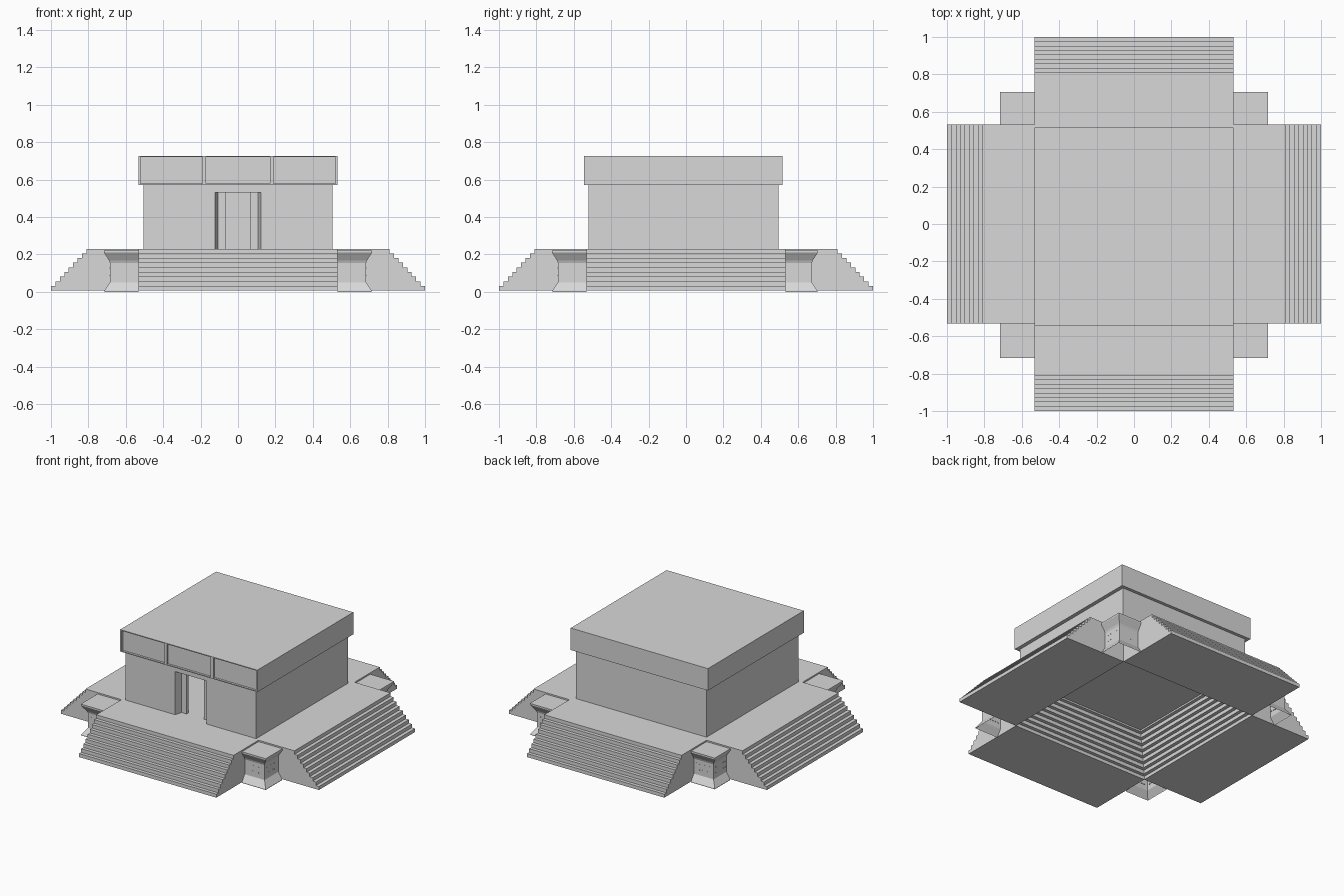
import bpy, bmesh
from mathutils import Vector

cube = bpy.data.objects.get("Cube")
if cube:
    bpy.data.objects.remove(cube, do_unlink=True)

stone = bpy.data.materials.new("grey_stone")
stone.use_nodes = True
GREY = (0.69, 0.69, 0.69, 1)
stone.diffuse_color = GREY
stone.node_tree.nodes["Principled BSDF"].inputs["Base Color"].default_value = GREY


def finish(name, bm):
    mesh = bpy.data.meshes.new(name)
    bm.to_mesh(mesh)
    bm.free()
    mesh.materials.append(stone)
    obj = bpy.data.objects.new(name, mesh)
    bpy.context.collection.objects.link(obj)
    return obj


def add_box(bm, x0, x1, y0, y1, z0, z1):
    x0, x1 = sorted((x0, x1))
    y0, y1 = sorted((y0, y1))
    for v in bmesh.ops.create_cube(bm, size=1)["verts"]:
        v.co = Vector((x1 if v.co.x > 0 else x0,
                       y1 if v.co.y > 0 else y0,
                       z1 if v.co.z > 0 else z0))


def box(name, *bounds):
    bm = bmesh.new()
    add_box(bm, *bounds)
    return finish(name, bm)


def prism(name, points, offset):
    """Extrude a closed 3D outline along an offset."""
    bm = bmesh.new()
    face = bm.faces.new([bm.verts.new(p) for p in points])
    new = bmesh.ops.extrude_face_region(bm, geom=[face], use_keep_orig=True)["geom"]
    for v in new:
        if isinstance(v, bmesh.types.BMVert):
            v.co += Vector(offset)
    bmesh.ops.recalc_face_normals(bm, faces=bm.faces)
    return finish(name, bm)


def loft(name, rings, sides, flip):
    """Skin chosen sides of stacked four-cornered rings and cap the last one."""
    bm = bmesh.new()
    loops = [[bm.verts.new(p) for p in ring] for ring in rings]
    for low, high in zip(loops, loops[1:]):
        for i in sides:
            j = (i + 1) % 4
            bm.faces.new((low[i], low[j], high[j], high[i]))
    bm.faces.new(loops[-1])
    if flip:
        bmesh.ops.reverse_faces(bm, faces=bm.faces)
    return finish(name, bm)


HALF, DECK, FOOT, STEPS = 0.532, 0.23, 0.006, 9
RISE, TREAD = (DECK - FOOT) / STEPS, 0.19 / (STEPS - 1)

# Deck over a stepped hollow underside
box("platform_deck", -HALF, HALF, -HALF, HALF, DECK - 0.015, DECK)
rings = []
for i in range(STEPS):
    h = HALF - i * TREAD
    low, high = FOOT + i * RISE, FOOT + (i + 1) * RISE - 0.002
    if i:
        low -= 0.002
    for z in (low, high):
        rings.append([(h, h, z), (-h, h, z), (-h, -h, z), (h, -h, z)])
loft("platform_underside", rings, range(4), True)

# Four stair flights around the core
outline = [(HALF, FOOT)]
for i in range(STEPS):
    run = 1.0 - i * TREAD
    outline += [(run, FOOT + i * RISE), (run, FOOT + (i + 1) * RISE)]
outline.append((HALF, DECK))
for side, quarter in (("left", 0), ("back", 1), ("right", 2), ("front", 3)):
    flight = prism(side + "_stairs", [(r, -HALF, z) for r, z in outline], (0, 2 * HALF, 0))
    flight.rotation_euler.z = quarter * 1.5707963

# Corner pedestals: splayed foot, plain shaft, flared cap, open below
PROFILE = [(0.715, 0), (0.715, 0.006), (0.685, 0.05), (0.685, 0.155),
           (0.69, 0.168), (0.717, 0.21), (0.717, 0.22)]
SHAFT = 0.685
for sx, xname in ((1, "left"), (-1, "right")):
    for sy, yname in ((1, "back"), (-1, "front")):
        trim = 0.012 if sy > 0 else 0
        rings = []
        for r, z in PROFILE:
            plan = [(HALF, HALF), (r, HALF), (r, r - trim), (HALF, r - trim)]
            rings.append([(sx * x, sy * y, z) for x, y in plan])
        loft(f"{yname}_{xname}_pedestal", rings, (1, 2), sx * sy < 0)

        # Row of small studs on both outer faces
        bm = bmesh.new()
        for i in range(6):
            a = 0.55 + i * 0.021
            for z in (0.085, 0.125):
                add_box(bm, sx * a, sx * (a + 0.007), sy * (SHAFT - trim - 0.005),
                        sy * (SHAFT - trim + 0.001), z, z + 0.006)
                add_box(bm, sx * (SHAFT - 0.005), sx * (SHAFT + 0.001),
                        sy * (a - trim), sy * (a - trim + 0.007), z, z + 0.006)
        finish(f"{yname}_{xname}_pedestal_studs", bm)

# Hollow hall with a splayed doorway
WX, WF, WB, TOP, DOOR = 0.506, -0.522, 0.495, 0.572, 0.532
T = 0.07
box("back_wall", -WX, WX, WB - T, WB, DECK, TOP)
for s, name in ((1, "left"), (-1, "right")):
    box(name + "_wall", s * (WX - T), s * WX, WF + T, WB - T, DECK, TOP)
    plan = [(WX, WF), (0.122, WF), (0.108, WF + 0.05), (0.068, WF + 0.05),
            (0.068, WF + T), (WX, WF + T)]
    prism(name + "_front_wall", [(s * x, y, DECK) for x, y in plan], (0, 0, DOOR - DECK))
box("door_lintel", -WX, WX, WF, WF + T, DOOR, TOP)

# Roof block with three framed panels on the front
R0, R1, FACE, RIM = TOP, 0.726, -0.545, 0.006
box("roof", -HALF, HALF, FACE + 0.015, 0.517, R0, R1)
bm = bmesh.new()
for z in (R0, R1 - RIM):
    add_box(bm, -HALF, HALF, FACE, FACE + 0.015, z, z + RIM)
for x, w in ((-HALF + 0.005, 0.005), (-0.18, 0.01), (0.18, 0.01), (HALF - 0.005, 0.005)):
    add_box(bm, x - w, x + w, FACE, FACE + 0.015, R0 + RIM, R1 - RIM)
finish("roof_panel_frame", bm)
